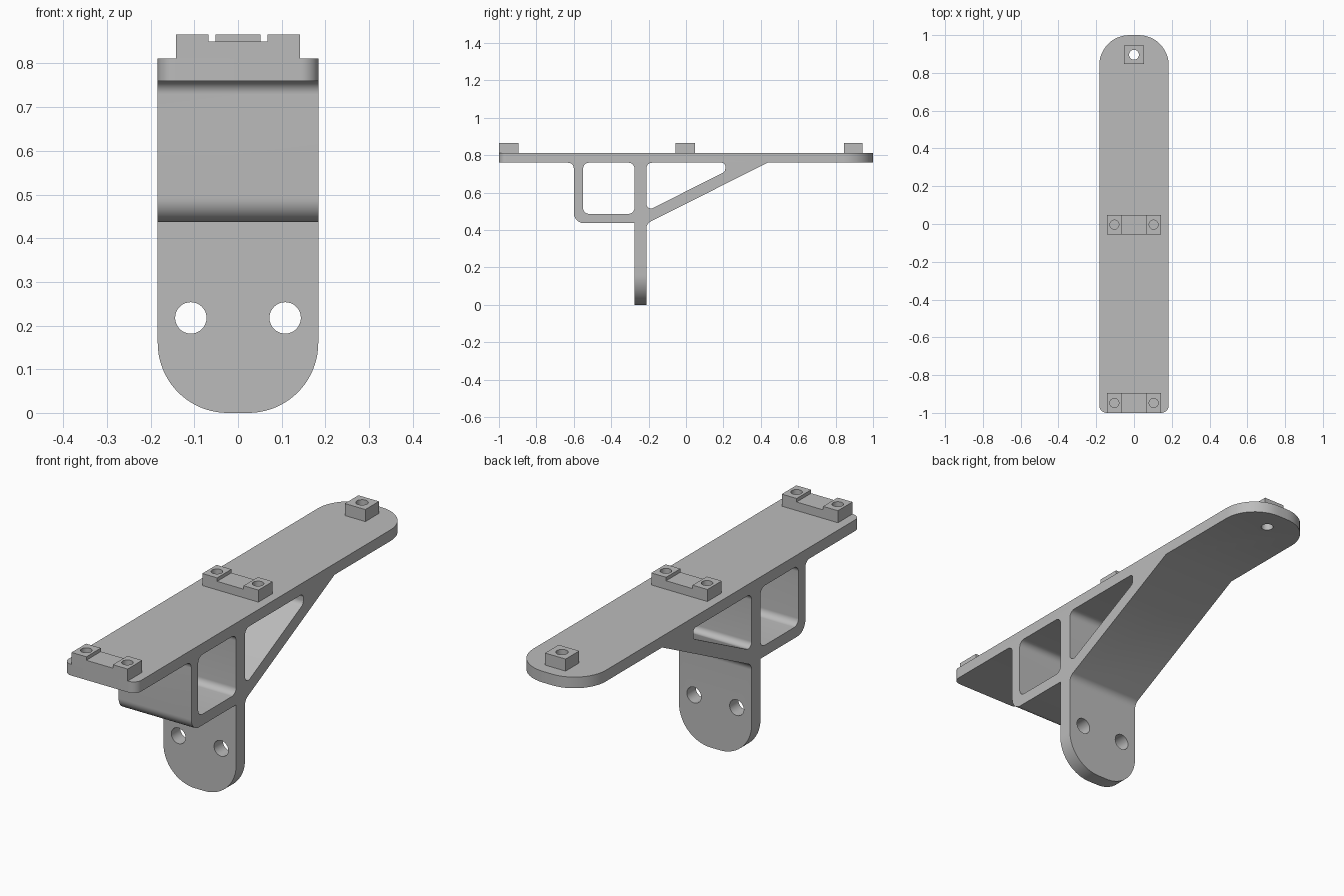
import bpy, bmesh, math
from mathutils import Vector

cube = bpy.data.objects.get("Cube")
if cube:
    bpy.data.objects.remove(cube, do_unlink=True)

grey = bpy.data.materials.new("light_grey")
grey.use_nodes = True
grey.diffuse_color = (0.5, 0.5, 0.5, 1)
grey.node_tree.nodes["Principled BSDF"].inputs["Base Color"].default_value = (0.5, 0.5, 0.5, 1)


def rounded(corners, steps=12):
    """Outline from (u, v, radius) corners, each rounded by a tangent arc."""
    out = []
    for i, (u, v, r) in enumerate(corners):
        p = Vector((u, v))
        if r == 0:
            out.append(p)
            continue
        a = (Vector(corners[i - 1][:2]) - p).normalized()
        b = (Vector(corners[(i + 1) % len(corners)][:2]) - p).normalized()
        half = a.angle(b) / 2
        centre = p + (a + b).normalized() * (r / math.sin(half))
        start = p + a * (r / math.tan(half)) - centre
        end = p + b * (r / math.tan(half)) - centre
        for k in range(steps + 1):
            t = k / steps
            sweep = math.pi - 2 * half
            out.append(centre + (start * math.sin((1 - t) * sweep) + end * math.sin(t * sweep)) / math.sin(sweep))
    return out


def circle(u, v, r, count=32):
    return [Vector((u + r * math.cos(k * math.tau / count), v + r * math.sin(k * math.tau / count)))
            for k in range(count)]


def box(u0, u1, v0, v1):
    return [Vector(p) for p in ((u0, v0), (u1, v0), (u1, v1), (u0, v1))]


def prism(name, outline, axis, lo, hi):
    """Extrude a flat outline along the named axis."""
    place = {"x": lambda p: (lo, p.x, p.y),
             "y": lambda p: (p.x, lo, p.y),
             "z": lambda p: (p.x, p.y, lo)}[axis]
    shift = Vector([(hi - lo) * (axis == c) for c in "xyz"])
    bm = bmesh.new()
    face = bm.faces.new([bm.verts.new(place(p)) for p in outline])
    ext = bmesh.ops.extrude_face_region(bm, geom=[face], use_keep_orig=True)
    bmesh.ops.translate(bm, vec=shift, verts=[g for g in ext["geom"] if isinstance(g, bmesh.types.BMVert)])
    bmesh.ops.recalc_face_normals(bm, faces=bm.faces)
    mesh = bpy.data.meshes.new(name)
    bm.to_mesh(mesh)
    bm.free()
    mesh.materials.append(grey)
    obj = bpy.data.objects.new(name, mesh)
    bpy.context.collection.objects.link(obj)
    return obj


def select(obj):
    bpy.ops.object.select_all(action="DESELECT")
    obj.select_set(True)
    bpy.context.view_layer.objects.active = obj


def combine(obj, tool, operation="DIFFERENCE"):
    mod = obj.modifiers.new("cut", "BOOLEAN")
    mod.operation, mod.solver, mod.object = operation, "EXACT", tool
    select(obj)
    bpy.ops.object.modifier_apply(modifier=mod.name)
    bpy.data.objects.remove(tool, do_unlink=True)


def finish(obj):
    select(obj)
    bpy.ops.object.shade_smooth_by_angle(angle=math.radians(30))


HALF = 0.184
DECK, UNDER, TOP = 0.811, 0.76, 0.866
LEG_FRONT, LEG_BACK = -0.276, -0.212

# Side profile of deck, frame, brace and leg
profile = rounded([
    (-1.1, DECK, 0), (-1.1, UNDER, 0), (-0.6, UNDER, 0.03), (-0.6, 0.437, 0.055),
    (LEG_FRONT, 0.437, 0), (LEG_FRONT, -0.1, 0), (LEG_BACK, -0.1, 0),
    (LEG_BACK, 0.434, 0.04), (0.435, UNDER, 0), (1.1, UNDER, 0), (1.1, DECK, 0)])
body = prism("bracket_body", profile, "x", -0.3, 0.3)

# Windows beside the leg
square = rounded([(-0.55, 0.487, 0.03), (LEG_FRONT, 0.487, 0.03),
                  (LEG_FRONT, UNDER, 0.03), (-0.55, UNDER, 0.03)])
wedge = rounded([(LEG_BACK, 0.50, 0.025), (0.21, 0.713, 0.025),
                 (0.21, UNDER, 0.018), (LEG_BACK, UNDER, 0.03)])
for window in (square, wedge):
    combine(body, prism("window_cutter", window, "x", -0.5, 0.5))

# Rounded deck ends, seen in plan
plan = rounded([(-HALF, -1, 0.04), (HALF, -1, 0.04), (HALF, 1, 0.16), (-HALF, 1, 0.16)])
combine(body, prism("plan_cutter", plan, "z", -0.5, 1.5), "INTERSECT")

# Rounded leg foot
foot_half = HALF - 0.0002
foot = rounded([(-foot_half, 0, 0.16), (foot_half, 0, 0.16), (foot_half, 1.2, 0), (-foot_half, 1.2, 0)], 20)
combine(body, prism("foot_cutter", foot, "y", -1.5, 1.5), "INTERSECT")

# Bolt holes in the leg and tail hole in the deck
for side in (-1, 1):
    combine(body, prism("bolt_cutter", circle(side * 0.108, 0.2175, 0.036), "y", -0.4, -0.1))
combine(body, prism("tail_cutter", circle(0, 0.896, 0.026), "z", 0.7, 0.9))
finish(body)

# Double pads with a shallow central recess
for name, y0, y1 in (("front_pad", -1, -0.895), ("middle_pad", -0.055, 0.048)):
    pad = prism(name, box(-0.142, 0.142, DECK, TOP), "y", y0, y1)
    combine(pad, prism("recess_cutter", box(-0.067, 0.067, 0.85, 0.95), "y", y0 - 0.1, y1 + 0.1))
    for side in (-1, 1):
        hole = circle(side * 0.104, (y0 + y1) / 2, 0.024)
        combine(pad, prism("screw_cutter", hole, "z", 0.7, 1))
    finish(pad)

# Single tail pad
tail = prism("tail_pad", box(-0.052, 0.052, 0.846, 0.944), "z", DECK, TOP)
combine(tail, prism("tail_cutter", circle(0, 0.896, 0.026), "z", 0.7, 1))
finish(tail)
